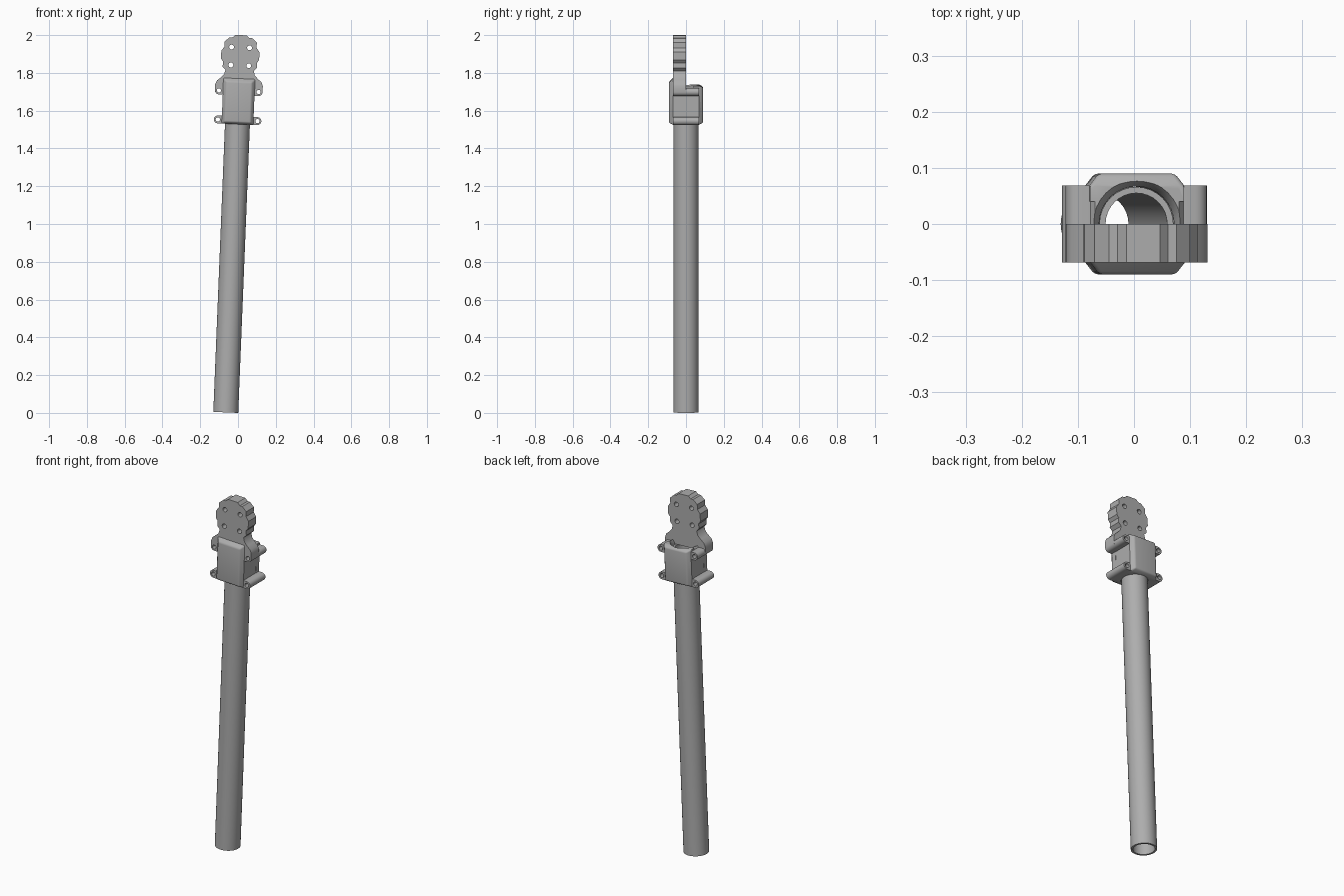
import bpy, bmesh, math
from mathutils import Matrix, Vector

cube = bpy.data.objects.get("Cube")
if cube:
    bpy.data.objects.remove(cube, do_unlink=True)

grey = bpy.data.materials.new("plain grey")
grey.use_nodes = True
COLOUR = (0.42, 0.42, 0.42, 1)
grey.diffuse_color = COLOUR
grey.node_tree.nodes["Principled BSDF"].inputs["Base Color"].default_value = COLOUR

# The whole assembly leans slightly about the y axis
LEAN = Matrix.Translation((0.002, 0, 1.65)) @ Matrix.Rotation(math.radians(2.32), 4, 'Y')


def make(name, bm):
    bmesh.ops.recalc_face_normals(bm, faces=bm.faces)
    mesh = bpy.data.meshes.new(name)
    bm.to_mesh(mesh)
    bm.free()
    mesh.materials.append(grey)
    obj = bpy.data.objects.new(name, mesh)
    bpy.context.collection.objects.link(obj)
    return obj


def prism(name, half, y0, y1):
    """Mirror a right-hand outline (x, z) and extrude it along y."""
    outline = half + [(-x, z) for x, z in reversed(half)]
    bm = bmesh.new()
    face = bm.faces.new([bm.verts.new((x, y0, z)) for x, z in outline])
    out = bmesh.ops.extrude_face_region(bm, geom=[face])
    moved = [v for v in out["geom"] if isinstance(v, bmesh.types.BMVert)]
    bmesh.ops.translate(bm, verts=moved, vec=(0, y1 - y0, 0))
    return make(name, bm)


def rod(name, centre, radius, depth, axis='Z', sides=16, top=None):
    bm = bmesh.new()
    bmesh.ops.create_cone(bm, cap_ends=True, segments=sides, radius1=radius,
                          radius2=top or radius, depth=depth)
    if axis != 'Z':
        bm.transform(Matrix.Rotation(math.pi / 2, 4, 'X' if axis == 'Y' else 'Y'))
    bm.transform(Matrix.Translation(centre))
    return make(name, bm)


def cover(name, side, z0, z1, slope):
    """Raised pad with sloping sides and softened edges."""
    bm = bmesh.new()
    rings = [(0.084, 0.04, z0, z1), (0.084, 0.069, z0, z1),
             (0.068, 0.09, z0 + 0.01, z1 - slope)]
    loops = [[bm.verts.new((x, side * y, z)) for x, z in
              ((-w, a), (w, a), (w, b), (-w, b))] for w, y, a, b in rings]
    for low, high in zip(loops, loops[1:]):
        for i in range(4):
            j = (i + 1) % 4
            bm.faces.new((low[i], low[j], high[j], high[i]))
    bm.faces.new(loops[0])
    bm.faces.new(loops[-1])
    soft = [e for e in bm.edges if any(abs(v.co.y) > 0.08 for v in e.verts)]
    bmesh.ops.bevel(bm, geom=soft, offset=0.007, segments=3, affect='EDGES', profile=0.5)
    return make(name, bm)


def combine(obj, other, operation):
    mod = obj.modifiers.new(operation.title(), 'BOOLEAN')
    mod.operation, mod.object, mod.solver = operation, other, 'EXACT'
    bpy.context.view_layer.update()
    result = bpy.data.meshes.new_from_object(
        obj.evaluated_get(bpy.context.evaluated_depsgraph_get()))
    obj.modifiers.clear()
    obj.data = result
    bpy.data.objects.remove(other, do_unlink=True)


def arc(cx, cz, r, start, end, steps=8):
    angles = [math.radians(start + (end - start) * i / steps) for i in range(steps + 1)]
    return [(cx + r * math.cos(a), cz + r * math.sin(a)) for a in angles]


EAR_X, EAR_R, LOW, HIGH, WALL = 0.105, 0.021, -0.101, 0.053, 0.083

# Outlines shared by the two clamp halves
lower_half = [(WALL, HIGH - EAR_R), (WALL, LOW + EAR_R)] + arc(EAR_X, LOW, EAR_R, 90, -90)
head = [(0.03, 0.35), (0.045, 0.336), (0.06, 0.336), (0.085, 0.314), (0.085, 0.286),
        (0.101, 0.264), (0.101, 0.222), (0.089, 0.206), (0.091, 0.18), (0.075, 0.163),
        (0.081, 0.14), (0.098, 0.122), (0.118, 0.105), (0.126, 0.085)]
front = prism("front_clamp_plate",
              head + arc(EAR_X, HIGH, EAR_R, 0, -90, 5) + lower_half, -0.069, 0)
back = prism("back_clamp",
             [(WALL - 0.008, 0.085), (WALL, HIGH + EAR_R)]
             + arc(EAR_X, HIGH, EAR_R, 90, -90) + lower_half, 0, 0.069)
combine(front, cover("front_cover", -1, -0.122, 0.12, 0.018), 'UNION')
combine(back, cover("back_cover", 1, -0.122, 0.085, 0.01), 'UNION')

# Pipe seat, with a flared mouth at the top of the back half
combine(front, rod("seat_cutter", (0, 0, -0.1), 0.067, 0.32, sides=32), 'DIFFERENCE')
combine(back, rod("seat_cutter", (0, 0, 0), 0.067, 0.5, sides=32), 'DIFFERENCE')
combine(back, rod("mouth_cutter", (0, 0, 0.08), 0.067, 0.03, sides=32, top=0.084),
        'DIFFERENCE')

# Screw holes through the ears and side walls
for half, side in ((front, -1), (back, 1)):
    for x in (-EAR_X, EAR_X):
        for z in (LOW, HIGH):
            combine(half, rod("ear_cutter", (x, 0, z), 0.0115, 0.4, 'Y'), 'DIFFERENCE')
    combine(half, rod("side_cutter", (0, side * 0.035, -0.023), 0.012, 0.4, 'X'),
            'DIFFERENCE')

# Four mounting holes in the head of the plate
for x in (-0.0475, 0.0475):
    for z in (0.19, 0.285):
        combine(front, rod("mount_cutter", (x, 0, z), 0.013, 0.4, 'Y'), 'DIFFERENCE')

# Long hollow pipe
BOTTOM, TOP = -1.6487, 0.055
pipe = rod("pipe", (0, 0, (BOTTOM + TOP) / 2), 0.066, TOP - BOTTOM, sides=32)
combine(pipe, rod("pipe_cutter", (0, 0, -0.8), 0.055, 3, sides=32), 'DIFFERENCE')

for obj in (front, back, pipe):
    obj.matrix_world = LEAN
    bpy.ops.object.select_all(action='DESELECT')
    obj.select_set(True)
    bpy.context.view_layer.objects.active = obj
    bpy.ops.object.shade_smooth_by_angle(angle=math.radians(30))
